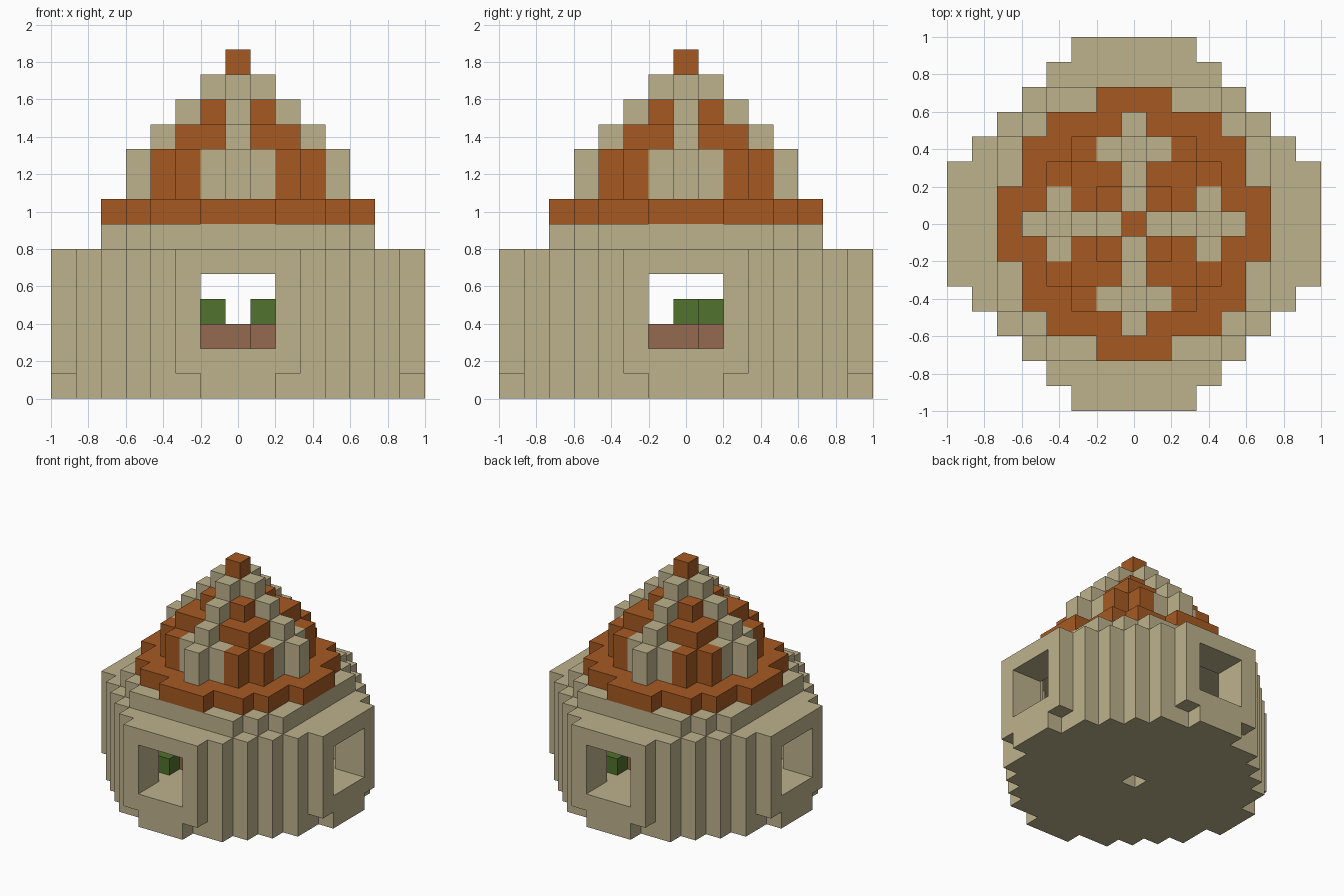
import bpy
import bmesh
from mathutils import Vector

cube = bpy.data.objects.get("Cube")
if cube:
    bpy.data.objects.remove(cube, do_unlink=True)

U = 2 / 15          # edge of one building block
SPAN = range(-7, 8)


def linear(c):
    c /= 255
    return c / 12.92 if c <= 0.04045 else ((c + 0.055) / 1.055) ** 2.4


def material(name, r, g, b):
    mat = bpy.data.materials.new(name)
    mat.use_nodes = True
    color = (linear(r), linear(g), linear(b), 1)
    mat.diffuse_color = color
    mat.node_tree.nodes["Principled BSDF"].inputs["Base Color"].default_value = color
    return mat


sand = material("sandstone", 190, 178, 140)
rust = material("rust_orange", 166, 90, 34)
leaf = material("leaf_green", 82, 114, 46)
clay = material("clay_brown", 148, 106, 80)


def cells(layers, rule):
    """Collect the grid cells of the given layers that satisfy rule(x, y, z)."""
    return {(x, y, z) for z in layers for x in SPAN for y in SPAN if rule(x, y, z)}


def build(name, filled, mat):
    """Make one shell around the filled cells, keeping only its outer faces."""
    bm = bmesh.new()
    for cell in filled:
        center = Vector(cell) + Vector((0, 0, 0.5))
        for axis in range(3):
            for sign in (-1, 1):
                normal = Vector((0, 0, 0))
                normal[axis] = sign
                if tuple(int(a + b) for a, b in zip(cell, normal)) in filled:
                    continue
                side = Vector((0, 0, 0))
                side[(axis + 1) % 3] = 0.5
                up = normal.cross(side)
                mid = center + normal / 2
                corners = (mid - side - up, mid + side - up,
                           mid + side + up, mid - side + up)
                bm.faces.new([bm.verts.new(p * U) for p in corners])
    bmesh.ops.remove_doubles(bm, verts=bm.verts, dist=U / 100)
    mesh = bpy.data.meshes.new(name)
    bm.to_mesh(mesh)
    bm.free()
    mesh.materials.append(mat)
    obj = bpy.data.objects.new(name, mesh)
    bpy.context.collection.objects.link(obj)
    return obj


def octagon(x, y, reach, total):
    return max(abs(x), abs(y)) <= reach and abs(x) + abs(y) <= total


def disc(x, y, square):
    return x * x + y * y <= square


# Floor: two courses, the lowest notched at the bays and open at its centre
def floor_rule(x, y, z):
    if z == 0 and ((x, y) == (0, 0) or abs(abs(x) - abs(y)) == 5 and octagon(x, y, 7, 9)
                   and max(abs(x), abs(y)) == 7):
        return False
    return octagon(x, y, 7, 9)


build("floor", cells(range(2), floor_rule), sand)


# Wall: hollow ring with a square window through each of the four bays
def wall_rule(x, y, z):
    window = z < 5 and min(abs(x), abs(y)) <= 1
    return octagon(x, y, 7, 9) and not octagon(x, y, 5, 7) and not window


build("wall", cells(range(2, 6), wall_rule), sand)

# Roof base and overhanging brim
build("roof_base", cells([6], lambda x, y, z: octagon(x, y, 5, 8)), sand)
build("roof_brim", cells([7], lambda x, y, z: disc(x, y, 26)), rust)

# Stepped roof: shrinking discs, pale ribs on the axes with doubled feet
tier_radius = {8: 4, 9: 4, 10: 3, 11: 2, 12: 1}
tiers = cells(tier_radius, lambda x, y, z: disc(x, y, tier_radius[z] ** 2))
ribs = {(x, y, z) for x, y, z in tiers
        if x * y == 0 or (z < 10 and {abs(x), abs(y)} == {1, 3})}
build("roof_ribs", ribs, sand)
build("roof_tiles", tiers - ribs, rust)
build("roof_finial", {(0, 0, 13)}, rust)

# Indoor planting bed with small shrubs
bed = cells([2], lambda x, y, z: disc(x, y, 10)) - {(1, -3, 2), (3, 1, 2)}
build("planting_bed", bed, clay)
build("shrubs", {(-1, 0, 3), (1, 1, 3), (-2, -4, 2), (2, 4, 2)}, leaf)
